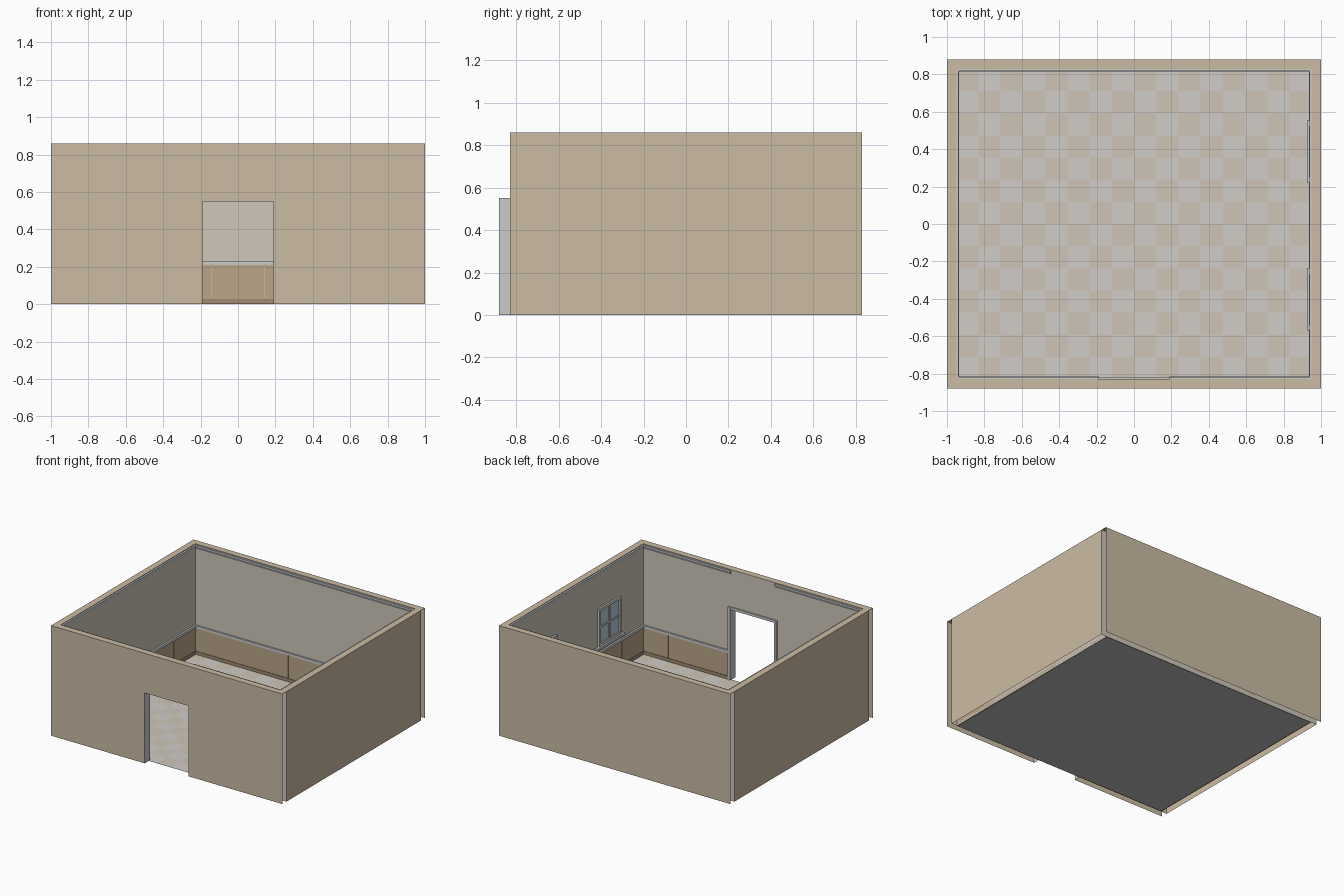
import bpy, bmesh, math
from mathutils import Matrix

if "Cube" in bpy.data.objects:
    bpy.data.objects.remove(bpy.data.objects["Cube"])

H, T = 0.86, 0.05            # wall height, thickness
IX, IY = 0.95, 0.83          # inner half sizes
DW, DH = 0.19, 0.55          # door half width, height


def mat(name, r, g, b):
    m = bpy.data.materials.new(name)
    m.diffuse_color = (r, g, b, 1)
    m.use_nodes = True
    m.node_tree.nodes["Principled BSDF"].inputs["Base Color"].default_value = m.diffuse_color
    return m


TAN = mat("outer_tan", 0.60, 0.50, 0.37)
PLASTER = mat("inner_plaster", 0.62, 0.57, 0.49)
WOOD = mat("panel_wood", 0.50, 0.38, 0.25)
BASE = mat("baseboard_wood", 0.36, 0.25, 0.16)
TRIM = mat("trim_grey", 0.60, 0.60, 0.59)
GLASS = mat("glass_blue", 0.48, 0.60, 0.67)
TILE_A = mat("tile_grey", 0.64, 0.61, 0.58)
TILE_B = mat("tile_warm", 0.62, 0.56, 0.47)
SLAB = mat("slab_grey", 0.50, 0.50, 0.49)

# Wall frames: local x runs along the wall, y points outward from its inner face
FRAMES = {
    "back": Matrix.Translation((0, IY, 0)),
    "front": Matrix.Translation((0, -IY, 0)) @ Matrix.Rotation(math.pi, 4, 'Z'),
    "right": Matrix.Translation((IX, 0, 0)) @ Matrix.Rotation(-math.pi / 2, 4, 'Z'),
    "left": Matrix.Translation((-IX, 0, 0)) @ Matrix.Rotation(math.pi / 2, 4, 'Z'),
}


def finish(name, bm, mats, frame=None):
    me = bpy.data.meshes.new(name)
    bm.to_mesh(me)
    bm.free()
    for m in mats:
        me.materials.append(m)
    ob = bpy.data.objects.new(name, me)
    if frame:
        ob.matrix_world = FRAMES[frame]
    bpy.context.collection.objects.link(ob)
    return ob


def quad(bm, pts, index=0):
    f = bm.faces.new([bm.verts.new(p) for p in pts])
    f.material_index = index


def prism(bm, u0, u1, profile):
    """Extrude a (y, z) profile along the wall."""
    a = [bm.verts.new((u0, v, z)) for v, z in profile]
    b = [bm.verts.new((u1, v, z)) for v, z in profile]
    n = len(profile)
    bm.faces.new(a)
    bm.faces.new(b[::-1])
    for i in range(n):
        j = (i + 1) % n
        bm.faces.new((a[j], a[i], b[i], b[j]))


def box(bm, u0, u1, v0, v1, z0, z1):
    prism(bm, u0, u1, [(v0, z0), (v1, z0), (v1, z1), (v0, z1)])


def parts(name, frame, material, boxes):
    bm = bmesh.new()
    for b in boxes:
        box(bm, *b)
    bmesh.ops.recalc_face_normals(bm, faces=bm.faces)
    return finish(name, bm, [material], frame)


def shell(bm, u0, u1, z0):
    """Hollow wall: outer skin, inner skin and top, ends and bottom open."""
    quad(bm, [(u1, T, z0), (u0, T, z0), (u0, T, H), (u1, T, H)], 0)
    quad(bm, [(u0, 0, z0), (u1, 0, z0), (u1, 0, H), (u0, 0, H)], 1)
    quad(bm, [(u0, 0, H), (u1, 0, H), (u1, T, H), (u0, T, H)], 0)


# Walls with their panelling, rails and crown moulding
def wall(side, half, room, spans, panels):
    bm = bmesh.new()
    for u0, u1 in spans:
        shell(bm, u0, u1, 0)
    if side == "front":
        shell(bm, -DW, DW, DH)
        for s in (-DW, DW):
            quad(bm, [(s, 0, 0), (s, T, 0), (s, T, DH), (s, 0, DH)], 2)
        quad(bm, [(-DW, 0, DH), (DW, 0, DH), (DW, T, DH), (-DW, T, DH)], 2)
    finish(side + "_wall", bm, [TAN, PLASTER, TRIM], side)

    def clip(u):
        return max(-room, min(room, u))
    inner = [(clip(a), clip(b)) for a, b in spans]
    boards = []
    for a, b in spans:
        w = (b - a) / panels
        for i in range(panels):
            boards.append((clip(a + i * w + 0.001), clip(a + (i + 1) * w - 0.001),
                           -0.007, 0, 0.025, 0.21))
    parts(side + "_wainscot", side, WOOD, boards)
    parts(side + "_baseboard", side, BASE, [(a, b, -0.011, 0, 0, 0.027) for a, b in inner])
    parts(side + "_chair_rail", side, TRIM, [(a, b, -0.014, 0, 0.208, 0.228) for a, b in inner])
    bm = bmesh.new()
    for a, b in inner:
        prism(bm, a, b, [(0, 0.825), (-0.004, 0.825), (-0.013, 0.845), (-0.013, 0.855), (0, 0.855)])
    bmesh.ops.recalc_face_normals(bm, faces=bm.faces)
    finish(side + "_crown", bm, [TRIM], side)


wall("back", 1, IX, [(-1, 1)], 7)
wall("front", 1, IX, [(-1, -DW), (DW, 1)], 3)
for s in ("left", "right"):
    wall(s, IY, IY, [(-IY, IY)], 6)

# Door casing on the room side
C = 0.02
parts("door_casing", "front", TRIM, [
    (-DW - C, -DW, -0.016, 0, 0, DH + C),
    (DW, DW + C, -0.016, 0, 0, DH + C),
    (-DW, DW, -0.010, 0, DH, DH + C)])

# Windows on the inside of the right wall
W, Z0, Z1, B = 0.137, 0.27, 0.565, 0.02
for i, c in enumerate((-0.386, 0.403)):
    n = f"window_{i + 1}_"
    zm = (Z0 + Z1) / 2
    parts(n + "frame", "right", TRIM, [
        (c - W, c - W + B, -0.014, 0, Z0, Z1),
        (c + W - B, c + W, -0.014, 0, Z0, Z1),
        (c - W + B, c + W - B, -0.014, 0, Z0, Z0 + B),
        (c - W + B, c + W - B, -0.014, 0, Z1 - B, Z1)])
    parts(n + "muntins", "right", TRIM, [
        (c - 0.006, c + 0.006, -0.010, 0, Z0 + B, Z1 - B),
        (c - W + B, c + W - B, -0.010, 0, zm - 0.006, zm + 0.006)])
    parts(n + "glass", "right", GLASS, [(c - W + B, c + W - B, -0.004, 0, Z0 + B, Z1 - B)])
    parts(n + "sill", "right", TRIM, [(c - 0.167, c + 0.167, -0.026, 0, Z0 - 0.018, Z0)])

# Floor slab with checkered tiles
bm = bmesh.new()
quad(bm, [(-IX, IY, 0), (IX, IY, 0), (IX, -IY, 0), (-IX, -IY, 0)])
finish("floor_slab", bm, [SLAB])
bm = bmesh.new()
NX, NY = 16, 14
tx, ty = 2 * IX / NX, 2 * IY / NY
for i in range(NX):
    for j in range(NY):
        x, y = -IX + i * tx, -IY + j * ty
        quad(bm, [(x, y, 0.002), (x + tx, y, 0.002), (x + tx, y + ty, 0.002), (x, y + ty, 0.002)],
             (i + j) % 2)
bmesh.ops.remove_doubles(bm, verts=bm.verts, dist=1e-5)
finish("floor_tiles", bm, [TILE_A, TILE_B])
